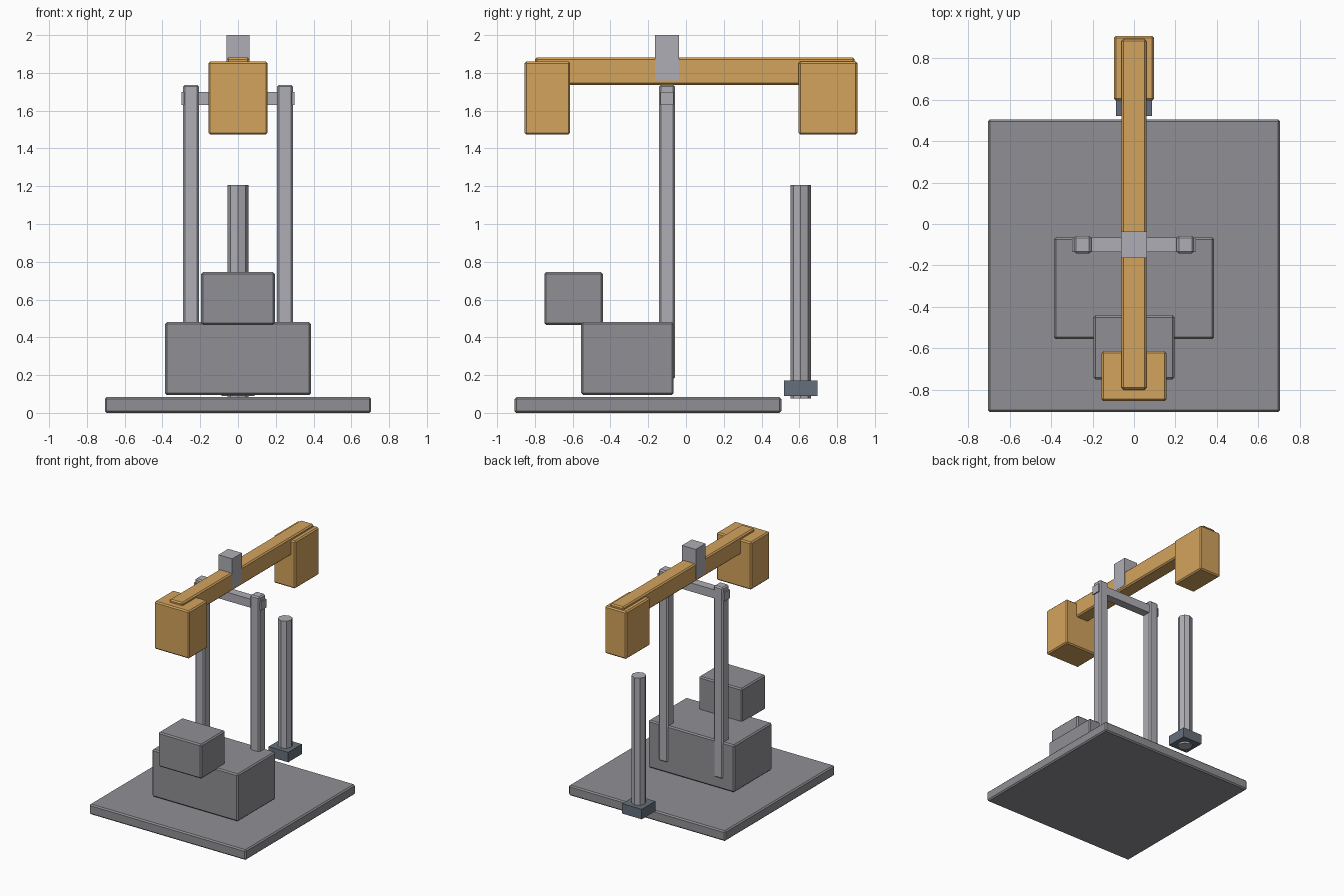
import bpy, math

if "Cube" in bpy.data.objects:
    bpy.data.objects.remove(bpy.data.objects["Cube"])


def material(name, color):
    m = bpy.data.materials.new(name)
    m.diffuse_color = (*color, 1)
    m.use_nodes = True
    m.node_tree.nodes["Principled BSDF"].inputs["Base Color"].default_value = m.diffuse_color
    return m


ochre = material("ochre", (0.65, 0.37, 0.11))
slate = material("slate", (0.13, 0.16, 0.20))
light = material("light_grey", (0.42, 0.42, 0.46))
grey = material("mid_grey", (0.28, 0.28, 0.30))


def box(name, x, y, z, mat, bevel=0.01):
    """Box from (min, max) ranges with a flat chamfer."""
    r = (x, y, z)
    bpy.ops.mesh.primitive_cube_add(size=1, location=[(a + b) / 2 for a, b in r])
    o = bpy.context.object
    o.name = name
    o.scale = [b - a for a, b in r]
    bpy.ops.object.transform_apply(location=False, rotation=False, scale=True)
    o.data.materials.append(mat)
    if bevel:
        mod = o.modifiers.new("chamfer", 'BEVEL')
        mod.width = bevel
        mod.segments = 1
    return o


# Base and stacked blocks
box("base_plate", (-0.705, 0.705), (-0.908, 0.505), (0, 0.083), grey)
box("lower_block", (-0.387, 0.387), (-0.555, -0.065), (0.095, 0.48), grey)
box("upper_block", (-0.195, 0.195), (-0.75, -0.44), (0.465, 0.745), grey)

# Uprights and the pivot bar between them
for side, s in (("left", -1), ("right", 1)):
    c = s * 0.248
    box(side + "_post", (c - 0.042, c + 0.042), (-0.142, -0.058), (0.18, 1.737), light)
box("pivot_bar", (-0.3, 0.3), (-0.135, -0.065), (1.63, 1.70), light, 0)

# Balance beam, its saddle and end weights
box("beam", (-0.06, 0.06), (-0.80, 0.893), (1.737, 1.882), ochre)
box("saddle", (-0.062, 0.062), (-0.163, -0.037), (1.76, 2.0), light, 0)
box("front_weight", (-0.157, 0.157), (-0.855, -0.613), (1.473, 1.86), ochre)
box("rear_weight", (-0.097, 0.097), (0.595, 0.908), (1.473, 1.86), ochre)

# Octagonal hanging rod with its collar
bpy.ops.mesh.primitive_cylinder_add(vertices=8, radius=0.055, depth=1.13,
                                    location=(0, 0.607, 0.641))
rod = bpy.context.object
rod.name = "rod"
rod.data.materials.append(light)
box("rod_collar", (-0.088, 0.088), (0.52, 0.695), (0.09, 0.171), slate, 0)
